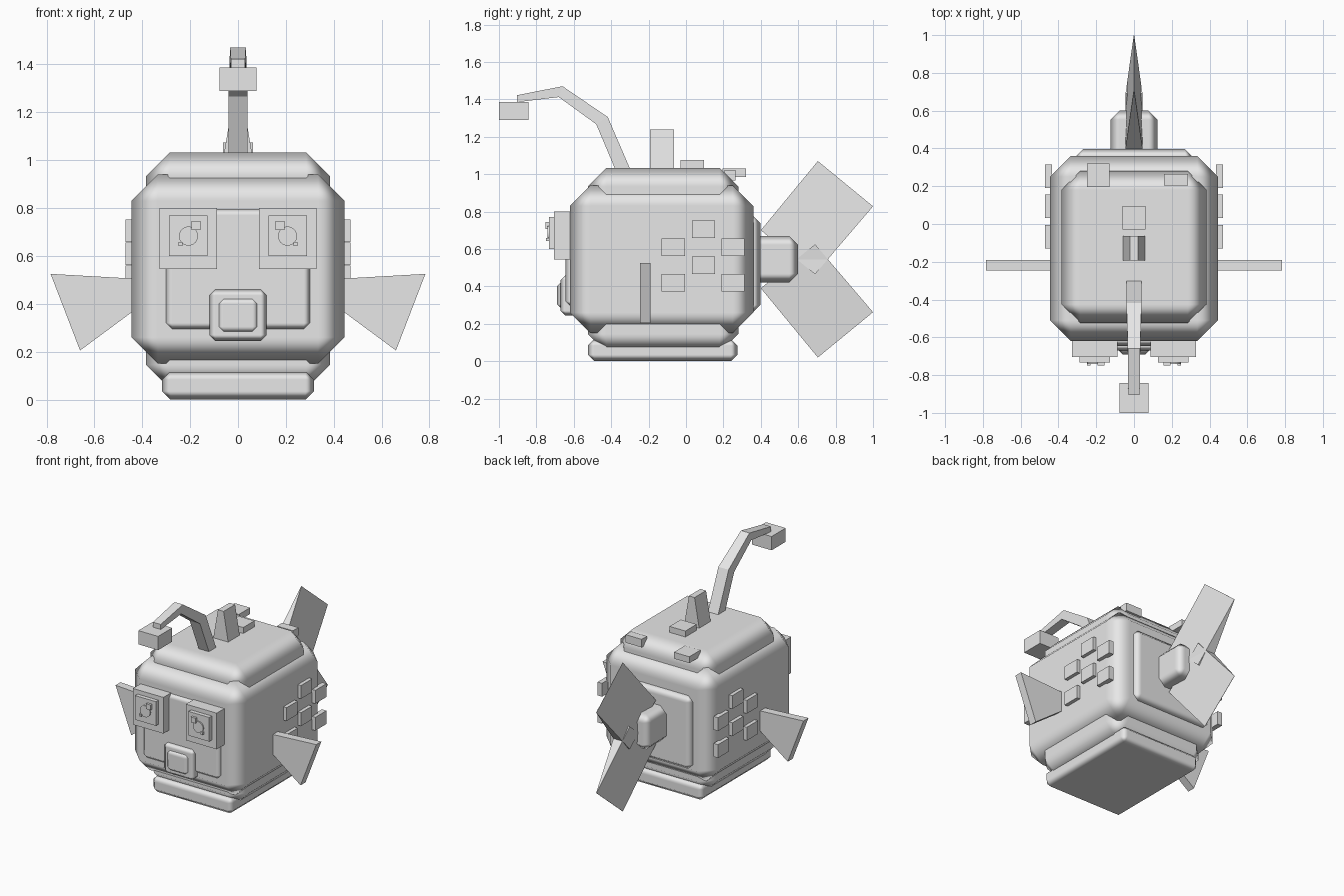
import bpy, bmesh, math
from mathutils import Vector

if "Cube" in bpy.data.objects:
    bpy.data.objects.remove(bpy.data.objects["Cube"])

grey = bpy.data.materials.new("light_grey")
grey.diffuse_color = (0.8, 0.8, 0.8, 1)
grey.use_nodes = True
grey.node_tree.nodes["Principled BSDF"].inputs["Base Color"].default_value = grey.diffuse_color


def make(name, bm, bevel=0.0):
    bmesh.ops.recalc_face_normals(bm, faces=bm.faces[:])
    me = bpy.data.meshes.new(name)
    bm.to_mesh(me)
    bm.free()
    me.materials.append(grey)
    ob = bpy.data.objects.new(name, me)
    bpy.context.collection.objects.link(ob)
    if bevel:
        # single chamfer, softly shaded between the flat panels
        me.shade_smooth()
        mod = ob.modifiers.new("chamfer", 'BEVEL')
        mod.width, mod.segments, mod.harden_normals = bevel, 1, True
    return ob


def box(name, x, y, z, bevel=0.0):
    bm = bmesh.new()
    bmesh.ops.create_cube(bm, size=1)
    for v in bm.verts:
        v.co = [(r[0] + r[1]) / 2 + c * (r[1] - r[0]) for r, c in zip((x, y, z), v.co)]
    return make(name, bm, bevel)


def loft(name, sections):
    """Join rings with equal point counts and cap both ends."""
    bm = bmesh.new()
    rings = [[bm.verts.new(p) for p in s] for s in sections]
    n = len(rings[0])
    for a, b in zip(rings, rings[1:]):
        for i in range(n):
            j = (i + 1) % n
            bm.faces.new((a[i], a[j], b[j], b[i]))
    bm.faces.new(rings[0])
    bm.faces.new(rings[-1])
    return make(name, bm)


def sided(s, a, b):
    return (min(s * a, s * b), max(s * a, s * b))


# Hull: main block with overlapping panels on each face
box("body", (-.445, .445), (-.62, .36), (.15, .94), .11)
box("top_panel", (-.385, .385), (-.525, .28), (.50, 1.033), .1)
box("bottom_panel", (-.385, .385), (-.525, .28), (.045, .50), .1)
box("base_plate", (-.317, .317), (-.525, .275), (0, .118), .035)
box("front_panel", (-.305, .305), (-.645, -.50), (.29, .80), .03)
box("back_panel", (-.31, .31), (.20, .397), (.26, .78), .04)

# Mouth
box("mouth_lip", (-.12, .12), (-.67, -.58), (.245, .46), .025)
box("mouth", (-.09, .09), (-.69, -.60), (.275, .43), .03)

# Eyes, side fins and side scales, mirrored
for s, side in ((-1, "left"), (1, "right")):
    box(side + "_eye_plate", sided(s, .088, .327), (-.705, -.62), (.545, .80))
    box(side + "_eye", sided(s, .127, .289), (-.733, -.69), (.60, .77))
    bm = bmesh.new()
    bmesh.ops.create_cone(bm, cap_ends=True, segments=24, radius1=.04, radius2=.04, depth=.02)
    for v in bm.verts:
        v.co = (v.co.x + s * .207, v.co.z - .731, v.co.y + .683)
    make(side + "_pupil", bm)
    box(side + "_eye_glint", sided(s, .157, .194), (-.75, -.725), (.708, .745))
    box(side + "_eye_small_glint", sided(s, .231, .248), (-.748, -.725), (.642, .659))

    outline = ((.43, .505), (.783, .525), (.66, .205), (.43, .375))
    loft(side + "_side_fin", [[(s * x, y, z) for x, z in outline] for y in (-.246, -.19)])

    for i, (y, z) in enumerate(((.093, .705), (-.068, .61), (.252, .61),
                                (.093, .513), (-.068, .42), (.252, .42))):
        box(f"{side}_scale_{i}", sided(s, .435, .47), (y - .062, y + .062), (z - .047, z + .047))

# Back ridge: tapered fin and small blocks
loft("top_fin", [[(-w, -.192, z), (w, -.192, z), (w, -.064, z), (-w, -.064, z)]
                 for w, z in ((.06, 1.02), (.022, 1.24))])
box("top_block", (-.062, .062), (-.03, .095), (1.02, 1.075))
box("rear_block_left", (-.25, -.13), (.195, .32), (.985, 1.03))
box("rear_block_right", (.16, .285), (.205, .265), (.965, 1.022))

# Bent stalk with a hanging lure
stalk = (((-.38, 1.03), (-.30, 1.03), .04), ((-.48, 1.267), (-.418, 1.305), .04),
         ((-.68, 1.412), (-.66, 1.47), .033), ((-.904, 1.385), (-.904, 1.422), .03))
loft("lure_stalk", [[(-w, *a), (w, *a), (w, *b), (-w, *b)] for a, b, w in stalk])
box("lure", (-.077, .077), (-1, -.843), (1.29, 1.387))

# Tail root and two wedge blades, mirrored about the root's middle height
box("tail_root", (-.125, .125), (.33, .60), (.42, .67), .048)
MID = .545
for s, name in ((1, "upper_tail_fin"), (-1, "lower_tail_fin")):
    def at(x, y, z):
        return (x, y, MID + s * (z - MID))
    loft(name, [[at(-.045, *t), at(.045, *t), at(.001, *e), at(-.001, *e)]
                for t, e in (((.40, .70), (.705, 1.07)), ((.69, .465), (1, .828)))])
